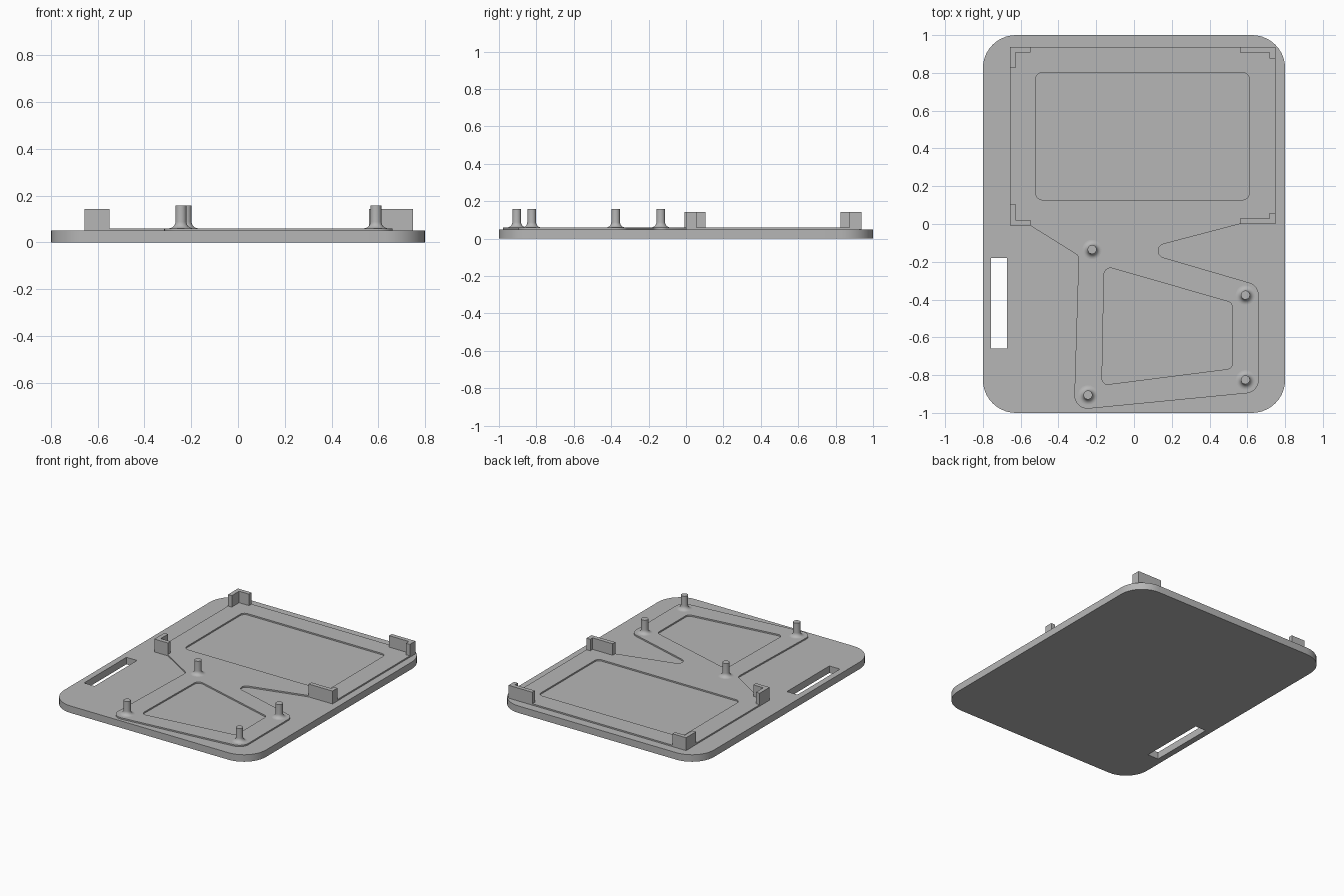
import bpy, bmesh, math
from mathutils import Vector

if "Cube" in bpy.data.objects:
    bpy.data.objects.remove(bpy.data.objects["Cube"])

grey = bpy.data.materials.new("matte grey")
grey.diffuse_color = (0.47, 0.47, 0.47, 1)
grey.use_nodes = True
grey.node_tree.nodes["Principled BSDF"].inputs["Base Color"].default_value = grey.diffuse_color


def rounded(points, steps=10):
    """Outline from (x, y, corner radius) points."""
    out, n = [], len(points)
    for i, (x, y, r) in enumerate(points):
        p = Vector((x, y))
        if r == 0:
            out.append(p)
            continue
        a = (Vector(points[i - 1][:2]) - p).normalized()
        b = (Vector(points[(i + 1) % n][:2]) - p).normalized()
        half = a.angle(b) / 2
        centre = p + (a + b).normalized() * (r / math.sin(half))
        start = p + a * (r / math.tan(half)) - centre
        end = p + b * (r / math.tan(half)) - centre
        a0 = math.atan2(start.y, start.x)
        turn = math.atan2(end.y, end.x) - a0
        turn = (turn + math.pi) % (2 * math.pi) - math.pi
        for k in range(steps + 1):
            t = a0 + turn * k / steps
            out.append(centre + Vector((math.cos(t), math.sin(t))) * r)
    return out


def rect(x0, x1, y0, y1, r=0):
    return rounded([(x0, y0, r), (x1, y0, r), (x1, y1, r), (x0, y1, r)])


def finish(name, mesh):
    mesh.materials.clear()
    mesh.materials.append(grey)
    ob = bpy.data.objects.new(name, mesh)
    bpy.context.collection.objects.link(ob)
    bpy.ops.object.select_all(action='DESELECT')
    ob.select_set(True)
    bpy.context.view_layer.objects.active = ob
    bpy.ops.object.shade_smooth_by_angle(angle=math.radians(30))
    return ob


def slab(name, outlines, z0, z1):
    """Extruded filled outline; further outlines become holes."""
    cu = bpy.data.curves.new(name, 'CURVE')
    cu.dimensions, cu.fill_mode = '2D', 'BOTH'
    cu.extrude = (z1 - z0) / 2
    for pts in outlines:
        sp = cu.splines.new('POLY')
        sp.points.add(len(pts) - 1)
        for q, p in zip(sp.points, pts):
            q.co = (p.x, p.y, 0, 1)
        sp.use_cyclic_u = True
    tmp = bpy.data.objects.new(name + "_outline", cu)
    bpy.context.collection.objects.link(tmp)
    bpy.context.view_layer.update()
    mesh = bpy.data.meshes.new_from_object(
        tmp.evaluated_get(bpy.context.evaluated_depsgraph_get()))
    bpy.data.objects.remove(tmp)
    bm = bmesh.new()
    bm.from_mesh(mesh)
    bmesh.ops.remove_doubles(bm, verts=bm.verts, dist=1e-5)
    bmesh.ops.translate(bm, verts=bm.verts, vec=(0, 0, (z0 + z1) / 2))
    bmesh.ops.recalc_face_normals(bm, faces=bm.faces)
    bm.to_mesh(mesh)
    bm.free()
    return finish(name, mesh)


# Base plate with strap slot
slab("base_plate", [rect(-0.8, 0.8, -1, 1, 0.175),
                    rect(-0.757, -0.673, -0.66, -0.18)], 0, 0.05)

# Thin raised frame: upper rectangle joined to the lower mounting frame
frame = rounded([
    (-0.657, 0.938, 0), (-0.657, -0.008, 0), (-0.55, -0.008, 0),
    (-0.293, -0.168, 0.03), (-0.318, -0.985, 0.07), (0.66, -0.89, 0.07),
    (0.66, -0.325, 0.07), (0.027, -0.14, 0.037), (0.56, 0, 0),
    (0.748, 0, 0), (0.748, 0.938, 0)])
upper_window = rect(-0.52, 0.61, 0.128, 0.802, 0.035)
lower_window = rounded([(-0.158, -0.222, 0.035), (-0.17, -0.853, 0.03),
                        (0.52, -0.765, 0.03), (0.52, -0.417, 0.03)])
slab("raised_frame", [frame, upper_window, lower_window], 0.045, 0.06)

# L-shaped corner brackets: corner, arm length along x and y (signed)
T = 0.03
for name, x, y, ax, ay in [
        ("back_left_bracket", -0.657, 0.938, 0.108, -0.113),
        ("back_right_bracket", 0.748, 0.938, -0.188, -0.063),
        ("front_left_bracket", -0.657, -0.008, 0.108, 0.113),
        ("front_right_bracket", 0.748, 0, -0.188, 0.057)]:
    tx, ty = math.copysign(T, ax), math.copysign(T, ay)
    shape = [(x, y), (x + ax, y), (x + ax, y + ty), (x + tx, y + ty),
             (x + tx, y + ay), (x, y + ay)]
    slab(name, [[Vector(p) for p in shape]], 0.045, 0.142)

# Mounting pegs, lathed with a flared foot
R, FLARE, Z, SEG = 0.0235, 0.028, 0.06, 32
profile = [(R + FLARE, 0.052)]
for k in range(9):
    t = math.pi / 2 * k / 8
    profile.append((R + FLARE * (1 - math.sin(t)), Z + FLARE * (1 - math.cos(t))))
profile.append((R, 0.158))
for i, (x, y) in enumerate([(-0.222, -0.135), (0.59, -0.376),
                            (0.59, -0.825), (-0.244, -0.905)]):
    bm = bmesh.new()
    rings = [[bm.verts.new((x + r * math.cos(2 * math.pi * s / SEG),
                            y + r * math.sin(2 * math.pi * s / SEG), z))
              for s in range(SEG)] for r, z in profile]
    for lo, hi in zip(rings, rings[1:]):
        for s in range(SEG):
            n = (s + 1) % SEG
            bm.faces.new((lo[s], lo[n], hi[n], hi[s]))
    bm.faces.new(rings[-1])
    bm.faces.new(rings[0][::-1])
    mesh = bpy.data.meshes.new("peg")
    bm.to_mesh(mesh)
    bm.free()
    finish(f"mounting_peg_{i + 1}", mesh)
